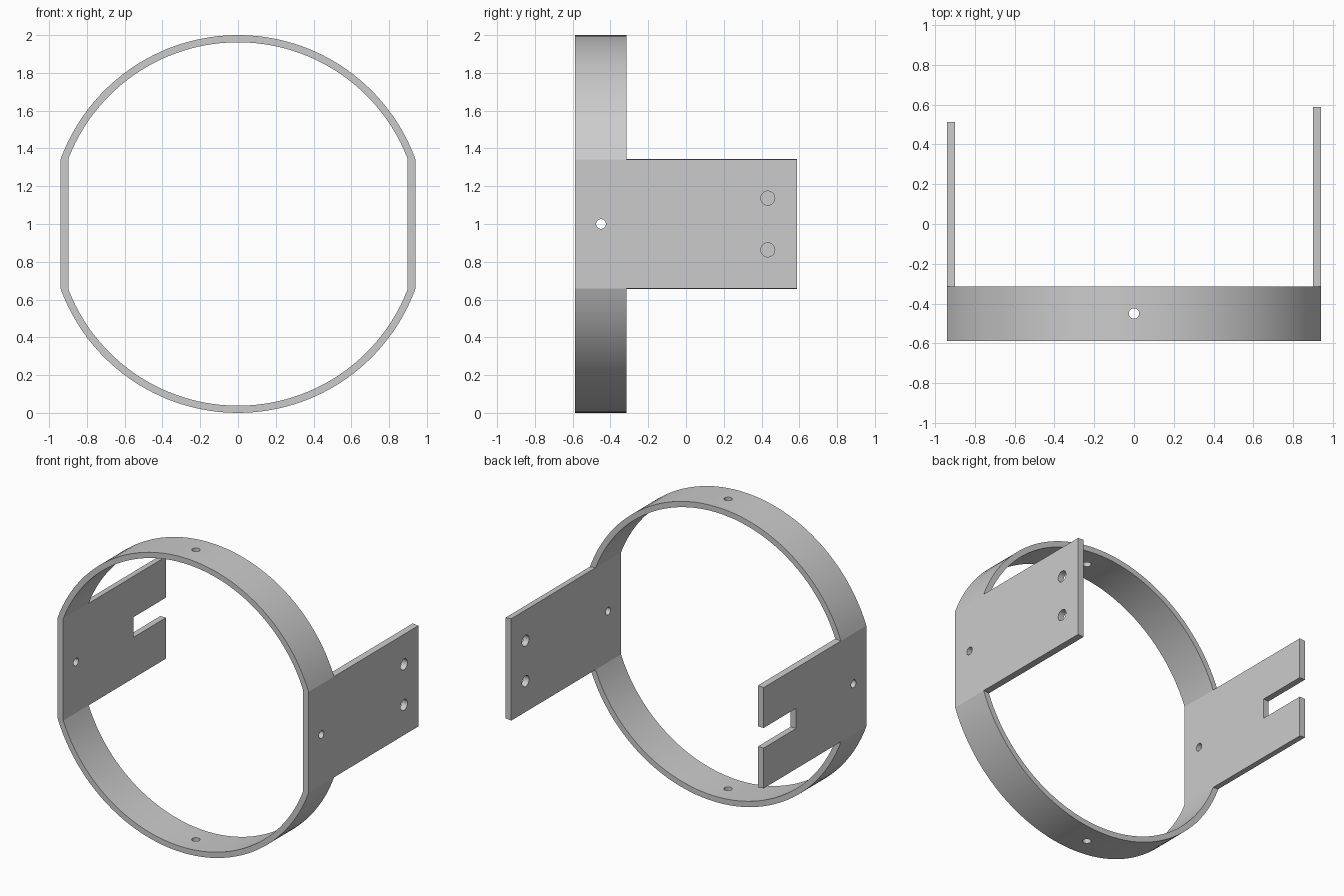
import bpy, bmesh
from math import asin, acos, pi, radians, sin, cos, sqrt
from mathutils import Matrix, Vector

cube = bpy.data.objects.get("Cube")
if cube:
    bpy.data.objects.remove(cube, do_unlink=True)

OUTER_R, INNER_R = 1.0, 0.962
OUTER_X, INNER_X = 0.94, 0.898
FRONT, BACK = -0.587, -0.315
ARC_STEPS = 48

grey = bpy.data.materials.new("plain grey")
grey.use_nodes = True
grey.diffuse_color = (0.6, 0.6, 0.6, 1)
grey.node_tree.nodes["Principled BSDF"].inputs["Base Color"].default_value = (0.6, 0.6, 0.6, 1)


def make_object(name, bm):
    bmesh.ops.recalc_face_normals(bm, faces=bm.faces)
    mesh = bpy.data.meshes.new(name)
    bm.to_mesh(mesh)
    bm.free()
    mesh.materials.append(grey)
    obj = bpy.data.objects.new(name, mesh)
    bpy.context.collection.objects.link(obj)
    return obj


def outline(radius, flat_x):
    """Circle with its left and right sides cut flat: top arc, then bottom arc."""
    start = acos(flat_x / radius)
    top = [start + (pi - 2 * start) * i / ARC_STEPS for i in range(ARC_STEPS + 1)]
    return [(radius * cos(a), 1 + radius * sin(a))
            for a in top + [a + pi for a in top]]


# Flat-sided ring
bm = bmesh.new()
loops = [[bm.verts.new((x, y, z)) for x, z in outline(r, fx)]
         for r, fx, y in ((OUTER_R, OUTER_X, FRONT), (OUTER_R, OUTER_X, BACK),
                          (INNER_R, INNER_X, BACK), (INNER_R, INNER_X, FRONT))]
count = len(loops[0])
for k in range(4):
    a, b = loops[k], loops[(k + 1) % 4]
    for i in range(count):
        j = (i + 1) % count
        bm.faces.new((a[i], a[j], b[j], b[i]))
bm.faces.ensure_lookup_table()

# Side arms grown backwards from the flat sides of the ring
for side, end in ((1, 0.587), (-1, 0.512)):
    face = next(f for f in bm.faces
                if all(abs(v.co.y - BACK) < 1e-5 for v in f.verts)
                and f.calc_center_median().x * side > 0.9
                and abs(f.calc_center_median().z - 1) < 0.01)
    grown = bmesh.ops.extrude_face_region(bm, geom=[face])["geom"]
    for v in grown:
        if isinstance(v, bmesh.types.BMVert):
            v.co.y = end
    bmesh.ops.delete(bm, geom=[face], context='FACES_ONLY')
bracket = make_object("ring_bracket", bm)


# Cutters for the holes and the slot
def hole(name, centre, radius, depth, axis):
    bm = bmesh.new()
    turn = Vector((0, 0, 1)).rotation_difference(Vector(axis)).to_matrix().to_4x4()
    bmesh.ops.create_cone(bm, cap_ends=True, segments=32, radius1=radius, radius2=radius,
                          depth=depth, matrix=Matrix.Translation(centre) @ turn)
    return make_object(name, bm)


bm = bmesh.new()
bmesh.ops.create_cube(bm, size=1, matrix=Matrix.Translation((-0.92, 0.365, 1))
                      @ Matrix.Diagonal((0.2, 0.4, 0.136, 1)))
cutters = [
    make_object("slot_cutter", bm),
    hole("side_hole_cutter", (0, -0.45, 1), 0.026, 3, (1, 0, 0)),
    hole("upright_hole_cutter", (0, -0.45, 1), 0.026, 3, (0, 0, 1)),
    hole("upper_arm_hole_cutter", (0.92, 0.433, 1.137), 0.037, 0.3, (1, 0, 0)),
    hole("lower_arm_hole_cutter", (0.92, 0.433, 0.863), 0.037, 0.3, (1, 0, 0)),
]

bpy.ops.object.select_all(action='DESELECT')
bracket.select_set(True)
bpy.context.view_layer.objects.active = bracket
for cutter in cutters:
    cutter.hide_render = True
    mod = bracket.modifiers.new(cutter.name, 'BOOLEAN')
    mod.operation = 'DIFFERENCE'
    mod.solver = 'EXACT'
    mod.object = cutter
    bpy.ops.object.modifier_apply(modifier=mod.name)
    bpy.data.objects.remove(cutter, do_unlink=True)

bpy.ops.object.shade_smooth_by_angle(angle=radians(15))
